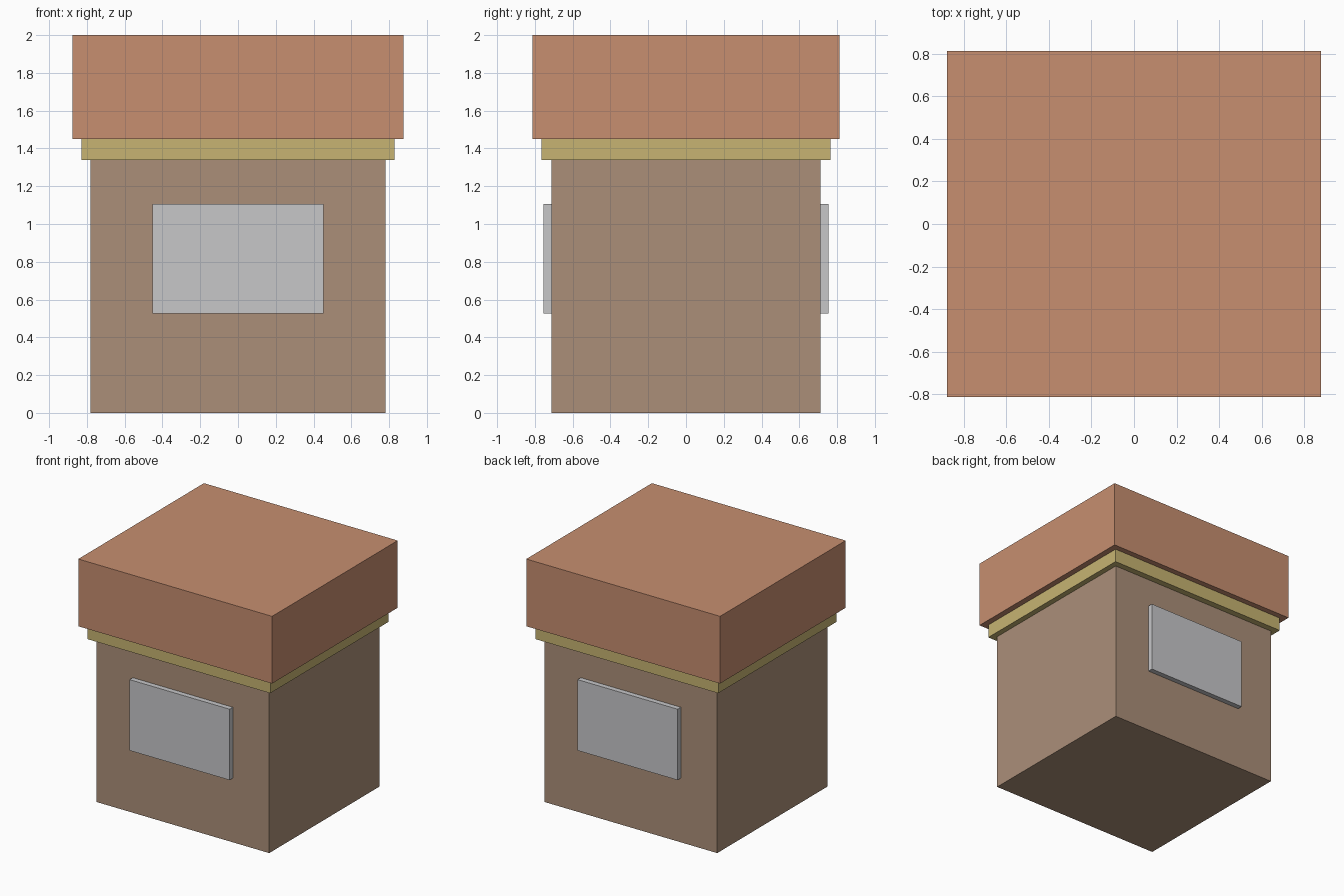
import bpy

if "Cube" in bpy.data.objects:
    bpy.data.objects.remove(bpy.data.objects["Cube"])


def material(name, color):
    m = bpy.data.materials.new(name)
    m.diffuse_color = (*color, 1.0)
    m.use_nodes = True
    m.node_tree.nodes["Principled BSDF"].inputs["Base Color"].default_value = m.diffuse_color
    return m


def box(name, size, center, mat):
    bpy.ops.mesh.primitive_cube_add(size=1, location=center)
    ob = bpy.context.object
    ob.name = name
    ob.scale = size
    bpy.ops.object.transform_apply(location=False, rotation=False, scale=True)
    ob.data.materials.append(mat)
    return ob


def layer(name, half_x, half_y, z0, z1, mat):
    return box(name, (2 * half_x, 2 * half_y, z1 - z0), (0, 0, (z0 + z1) / 2), mat)


brown = material("brown_stone", (0.407, 0.275, 0.191))
ochre = material("ochre_trim", (0.571, 0.456, 0.168))
terracotta = material("terracotta", (0.571, 0.272, 0.162))
grey = material("light_grey", (0.571, 0.571, 0.584))

# Stacked pedestal: body, trim band and wide cap
layer("body", 0.782, 0.713, 0.0, 1.34, brown)
layer("trim_band", 0.828, 0.765, 1.34, 1.45, ochre)
layer("cap", 0.877, 0.812, 1.45, 2.0, terracotta)

# Raised plaques on the front and back
for name, side in (("front_plaque", -1), ("back_plaque", 1)):
    box(name, (0.905, 0.065, 0.58), (0, side * 0.7225, 0.815), grey)
